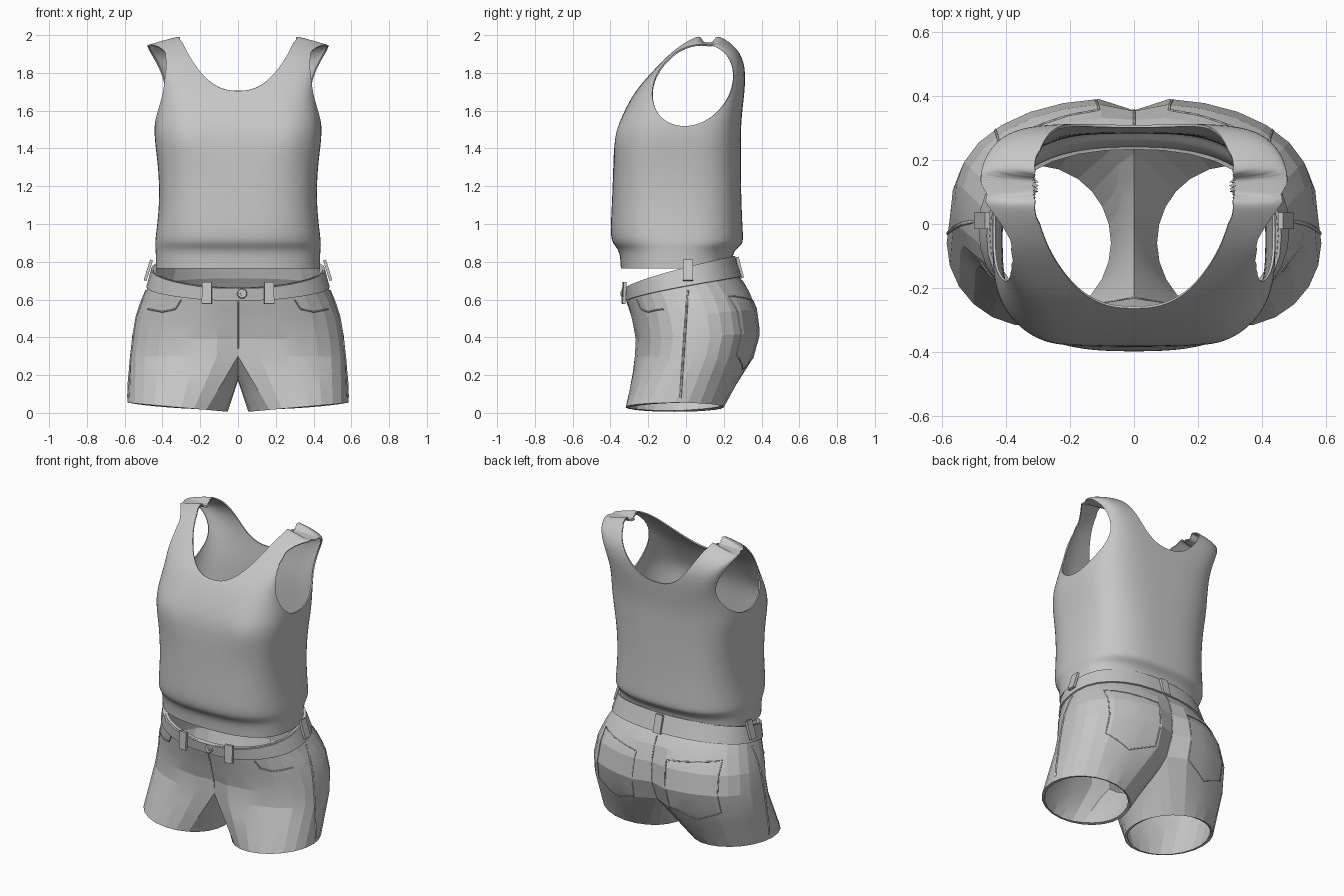
import bpy, bmesh, math
from mathutils import Vector
from mathutils.bvhtree import BVHTree

if "Cube" in bpy.data.objects:
    bpy.data.objects.remove(bpy.data.objects["Cube"])

cloth = bpy.data.materials.new("grey_cloth")
cloth.use_nodes = True
GREY = (0.57, 0.57, 0.57, 1)
cloth.diffuse_color = GREY
cloth.node_tree.nodes["Principled BSDF"].inputs["Base Color"].default_value = GREY


def add_object(name, bm):
    mesh = bpy.data.meshes.new(name)
    bm.to_mesh(mesh)
    bm.free()
    mesh.materials.append(cloth)
    ob = bpy.data.objects.new(name, mesh)
    bpy.context.collection.objects.link(ob)
    return ob


def bake(ob):
    """Apply all modifiers."""
    deps = bpy.context.evaluated_depsgraph_get()
    mesh = bpy.data.meshes.new_from_object(ob.evaluated_get(deps))
    ob.modifiers.clear()
    ob.data = mesh


def thicken(ob, amount):
    shell = ob.modifiers.new("thickness", "SOLIDIFY")
    shell.thickness = amount
    shell.offset = -1
    bake(ob)


def smooth(ob, angle=35):
    bpy.ops.object.select_all(action="DESELECT")
    ob.select_set(True)
    bpy.context.view_layer.objects.active = ob
    bpy.ops.object.shade_smooth_by_angle(angle=math.radians(angle))


def rounded(phi, w, front, back, n):
    """Point on a rounded-box outline."""
    c, s = math.cos(phi), math.sin(phi)
    r = (abs(c) ** n + abs(s) ** n) ** (-1 / n)
    return w * r * c, (front + back) / 2 + (back - front) / 2 * r * s


def bridge(bm, a, b, closed=True):
    for i in range(len(a) if closed else len(a) - 1):
        j = (i + 1) % len(a)
        bm.faces.new((a[i], a[j], b[j], b[i]))


def trim(bm, field):
    """Cut away the surface where field(point) is positive, with a clean edge."""
    value = {v: field(v.co) for v in bm.verts}
    fresh = set()
    for e in bm.edges[:]:
        a, b = e.verts
        if (value[a] > 0) != (value[b] > 0):
            fac = min(.98, max(.02, value[a] / (value[a] - value[b])))
            fresh.add(bmesh.utils.edge_split(e, a, fac)[1])
    for f in bm.faces[:]:
        pair = [v for v in f.verts if v in fresh]
        if len(pair) == 2:
            bmesh.utils.face_split(f, pair[0], pair[1])
    gone = [f for f in bm.faces if any(v not in fresh and value[v] > 0 for v in f.verts)]
    bmesh.ops.delete(bm, geom=gone, context="FACES")


# Tank top: closed dome of rings (z, half width, front, back, boxiness)
TOP_RINGS = [
    (.765, .435, -.345, .245, 2.6), (.86, .435, -.35, .245, 2.6),
    (.89, .44, -.385, .303, 2.7), (.94, .435, -.402, .302, 2.8),
    (1.1, .415, -.392, .293, 3), (1.3, .42, -.385, .29, 3.2),
    (1.46, .445, -.38, .29, 3.4), (1.56, .44, -.345, .293, 3.6),
    (1.68, .415, -.285, .308, 4.5), (1.76, .415, -.222, .314, 6),
    (1.84, .435, -.147, .312, 7), (1.91, .46, -.078, .285, 7),
    (1.96, .475, -.012, .24, 7), (1.995, .48, .045, .19, 7), (2.008, .48, .085, .15, 7)]
SEGS = 48
bm = bmesh.new()
rings = []
for z, w, front, back, n in TOP_RINGS:
    ring = []
    for i in range(SEGS):
        x, y = rounded(2 * math.pi * i / SEGS, w, front, back, n)
        if y < 0:  # bust
            y -= .022 * math.exp(-((abs(x) - .28) / .09) ** 2 - ((z - 1.47) / .1) ** 2)
        drop = max(0, abs(x) - .31) * .3 * max(0, (z - 1.85) / .15)
        ring.append(bm.verts.new((x, y, z - drop)))
    if rings:
        bridge(bm, rings[-1], ring)
    rings.append(ring)
bm.faces.new(rings[-1])
bmesh.ops.recalc_face_normals(bm, faces=bm.faces)
top = add_object("tank_top", bm)
top.modifiers.new("round", "SUBSURF").levels = 2
bake(top)


def neck_field(p):
    scoop = p.z - 1.705 - .29 * (abs(p.x) / .31) ** 2.4
    return max(scoop, min(.305 - abs(p.x), p.z - 1.97))


def arm_field(p):
    """Tilted oval seen from the side, fading out before the shoulder strap."""
    dy, dz = p.y - .037, p.z - 1.735
    u, v = (dy + dz) * math.sqrt(.5), (dz - dy) * math.sqrt(.5)
    return 1 - math.hypot(u / .238, v / .192) - 5 * max(0, .38 - abs(p.x))


# Neck scoop and arm holes
bm = bmesh.new()
bm.from_mesh(top.data)
trim(bm, neck_field)
trim(bm, arm_field)
bm.to_mesh(top.data)
bm.free()
thicken(top, .008)
smooth(top)

# Shorts: half arcs (front z, back z, half width, front y, back y, crease depth)
HIP_ARCS = [
    (.66, .83, .45, -.325, .25, 0), (.595, .72, .475, -.315, .285, 0),
    (.55, .65, .505, -.302, .335, .01), (.47, .55, .54, -.285, .378, .025),
    (.39, .42, .56, -.27, .395, .04), (.30, .29, .572, -.275, .36, .06)]
ARC, INNER = 16, 7


def hip_arc(zf, zb, w, front, back, crease, grow=0):
    pts = []
    for i in range(ARC + 1):
        x, y = rounded(math.pi * (i / ARC - .5), w + grow, front - grow, back + grow, 2.3)
        x = 0 if i in (0, ARC) else x
        t = min(1, max(0, (y - front) / (back - front)))
        z = zf + (zb - zf) * t ** .75
        y -= math.copysign(crease, y) * math.exp(-(x / .06) ** 2) * (1 if y > 0 else .5)
        pts.append(Vector((x, y, z)))
    return pts


def mirrored(bm):
    bmesh.ops.mirror(bm, geom=bm.verts[:] + bm.edges[:] + bm.faces[:], axis="X", merge_dist=.0005)
    bmesh.ops.remove_doubles(bm, verts=bm.verts, dist=.0005)
    bmesh.ops.recalc_face_normals(bm, faces=bm.faces)


bm = bmesh.new()
arcs = [hip_arc(*a) for a in HIP_ARCS]
rows = [[bm.verts.new(p) for p in a] for a in arcs]
for a, b in zip(rows, rows[1:]):
    bridge(bm, a, b, False)
# Crotch curve closes the top of the leg, then the leg blends down to the hem
crotch = []
for j in range(1, INNER + 1):
    s = j / (INNER + 1)
    p = arcs[-1][-1].lerp(arcs[-1][0], s)
    crotch.append(Vector((0, p.y, p.z - .125 * math.sin(math.pi * s) ** .8)))
loop = arcs[-1] + crotch
hem = []
for k in range(len(loop)):
    deg = -125 + 250 * k / ARC if k <= ARC else 125 + 110 * (k - ARC) / (INNER + 1)
    a = math.radians(deg)
    hem.append(Vector((.32 + .265 * math.cos(a), -.06 + .26 * math.sin(a),
                       .03 + .024 * math.cos(a))))
last = rows[-1] + [bm.verts.new(p) for p in crotch]
for t in (.3, .65, 1):
    ring = [bm.verts.new(p.lerp(q, t)) for p, q in zip(loop, hem)]
    bridge(bm, last, ring)
    last = ring
mirrored(bm)
tree = BVHTree.FromBMesh(bm)
shorts = add_object("shorts", bm)
thicken(shorts, .018)
smooth(shorts, 12)

# Waistband
bm = bmesh.new()
band = [[bm.verts.new(p) for p in hip_arc(*a, grow=.01)] for a in HIP_ARCS[:2]]
bridge(bm, *band, False)
mirrored(bm)
waistband = add_object("waistband", bm)
thicken(waistband, .025)
smooth(waistband, 20)


def seam(name, points, view, radius=.004):
    """Thin stitched line laid on the shorts, seen along the view axis."""
    path = []
    for (u0, v0), (u1, v1) in zip(points, points[1:]):
        for k in range(9):
            u, v = u0 + (u1 - u0) * k / 8, v0 + (v1 - v0) * k / 8
            start = Vector((2 * view.x, u, v)) if view.x else Vector((u, 2 * view.y, v))
            hit = tree.ray_cast(start, -view)[0]
            if hit:
                path.append(hit)
    curve = bpy.data.curves.new(name, "CURVE")
    curve.dimensions = "3D"
    curve.bevel_depth = radius
    curve.bevel_resolution = 0
    line = curve.splines.new("POLY")
    line.points.add(len(path) - 1)
    for p, co in zip(line.points, path):
        p.co = (*co, 1)
    curve.materials.append(cloth)
    bpy.context.collection.objects.link(bpy.data.objects.new(name, curve))


FRONT, BACK = Vector((0, -1, 0)), Vector((0, 1, 0))
seam("fly_seam", [(.001, .59), (.001, .34)], FRONT)
seam("back_seam", [(.001, .70), (.001, .32)], BACK)
for s, side in ((-1, "right"), (1, "left")):
    seam(side + "_side_seam", [(.01, .65), (-.03, .08)], Vector((s, 0, 0)), .006)
    seam(side + "_front_pocket", [(s * x, z) for x, z in ((.30, .60), (.33, .55), (.40, .535), (.48, .55))], FRONT)
    seam(side + "_back_pocket", [(s * x, z) for x, z in (
        (.11, .59), (.42, .62), (.44, .30), (.29, .23), (.13, .29), (.11, .59))], BACK)


# Belt loops and button
def belt_loop(name, place, turn, lean):
    bm = bmesh.new()
    bmesh.ops.create_cube(bm, size=1)
    bmesh.ops.scale(bm, vec=(.052, .016, .115), verts=bm.verts)
    ob = add_object(name, bm)
    ob.location = place
    ob.rotation_euler = (lean, 0, turn)


belt_loop("back_belt_loop", (0, .285, .77), math.pi, -.25)
for s, side in ((-1, "right"), (1, "left")):
    belt_loop(side + "_front_belt_loop", (s * .165, -.328, .635), s * .12, -.05)
    belt_loop(side + "_side_belt_loop", (s * .475, .01, .755), s * math.pi / 2, -.3)

for name, radius, depth in (("button", .027, .012), ("button_stud", .012, .02)):
    bm = bmesh.new()
    bmesh.ops.create_cone(bm, cap_ends=True, segments=16, radius1=radius, radius2=radius * .85, depth=depth)
    ob = add_object(name, bm)
    ob.location = (.022, -.336, .632)
    ob.rotation_euler = (math.pi / 2, 0, 0)
